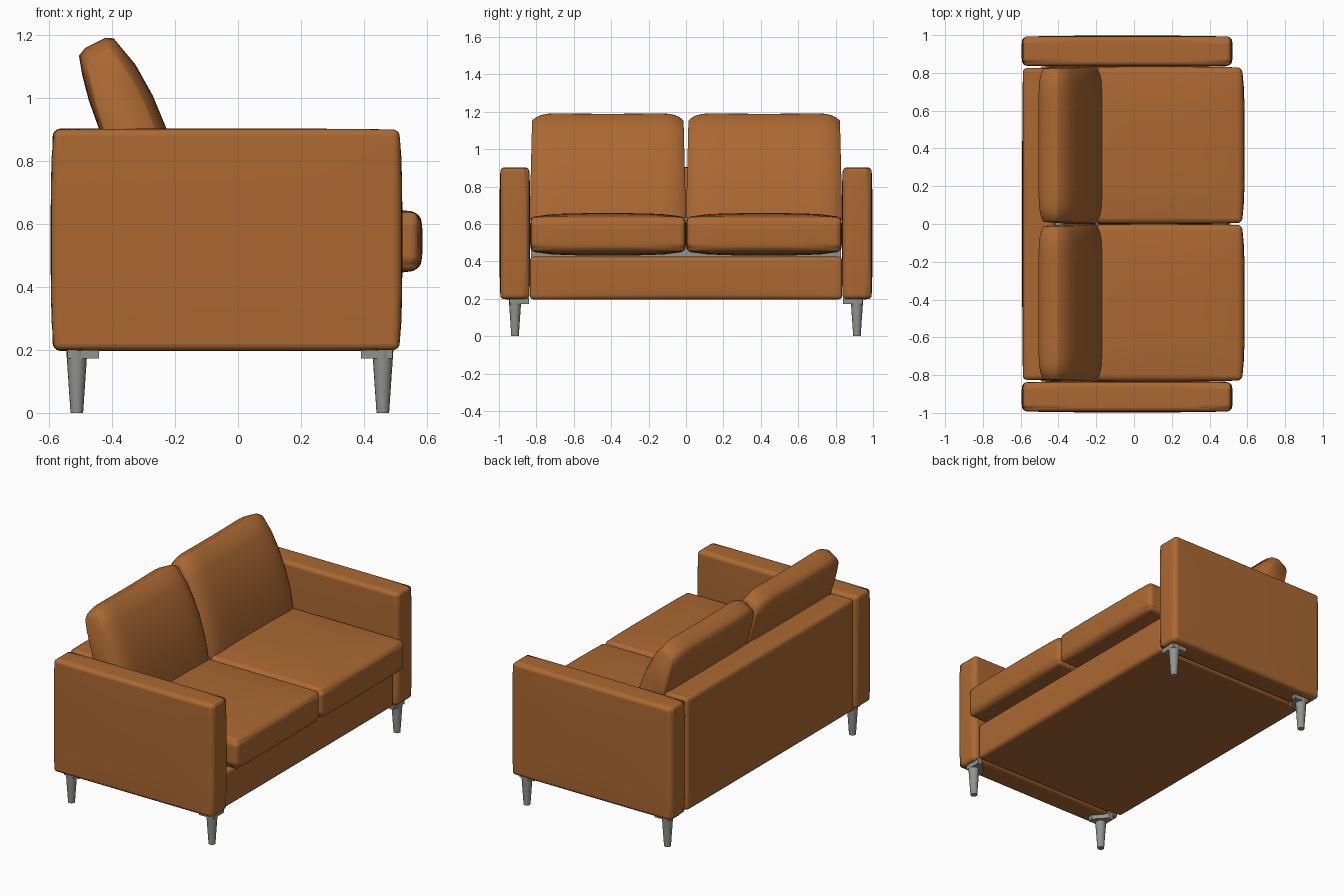
import bpy, bmesh, math
from mathutils import Vector

old = bpy.data.objects.get("Cube")
if old:
    bpy.data.objects.remove(old, do_unlink=True)


def material(name, color, rough):
    m = bpy.data.materials.new(name)
    m.use_nodes = True
    m.diffuse_color = color
    bsdf = m.node_tree.nodes["Principled BSDF"]
    bsdf.inputs["Base Color"].default_value = color
    bsdf.inputs["Roughness"].default_value = rough
    return m


LEATHER = material("tan leather", (0.41, 0.14, 0.032, 1), 0.6)
METAL = material("grey metal", (0.29, 0.29, 0.27, 1), 0.5)


def finish(bm, name, mat, bevel=0.0, angle=40):
    bmesh.ops.recalc_face_normals(bm, faces=bm.faces)
    me = bpy.data.meshes.new(name)
    bm.to_mesh(me)
    bm.free()
    me.materials.append(mat)
    ob = bpy.data.objects.new(name, me)
    bpy.context.scene.collection.objects.link(ob)
    if bevel:
        mod = ob.modifiers.new("Soft edges", "BEVEL")
        mod.width = bevel
        mod.segments = 4
        mod.limit_method = "ANGLE"
        mod.angle_limit = math.radians(50)
    bpy.ops.object.select_all(action="DESELECT")
    ob.select_set(True)
    bpy.context.view_layer.objects.active = ob
    bpy.ops.object.shade_smooth_by_angle(angle=math.radians(angle))
    return ob


def padded_box(name, lo, hi, bevel, bulge=(0, 0, 0), mat=LEATHER):
    """Box between two corners, each pair of sides swelling by its bulge."""
    lo, hi = Vector(lo), Vector(hi)
    mid, half = (lo + hi) / 2, (hi - lo) / 2
    bm = bmesh.new()
    bmesh.ops.create_cube(bm, size=2)
    if any(bulge):
        bmesh.ops.subdivide_edges(bm, edges=bm.edges, cuts=7, use_grid_fill=True)
    for v in bm.verts:
        u = v.co.copy()
        for i in range(3):
            j, k = (i + 1) % 3, (i + 2) % 3
            swell = bulge[i] * (1 - u[j] ** 4) * (1 - u[k] ** 4)
            v.co[i] = mid[i] + u[i] * (half[i] + swell)
    return finish(bm, name, mat, bevel)


def back_cushion(name, side):
    """Leaning pillow: one side profile lofted across the width."""
    profile = [(-0.39, 0.62), (-0.44, 0.90), (-0.475, 1.0), (-0.495, 1.08),
               (-0.505, 1.14), (-0.485, 1.165), (-0.42, 1.197), (-0.395, 1.195),
               (-0.325, 1.11), (-0.27, 1.01), (-0.225, 0.90), (-0.185, 0.75),
               (-0.165, 0.62)]
    cx = -0.36
    bm = bmesh.new()
    rings = []
    steps = 20
    for i in range(steps + 1):
        t = -math.cos(math.pi * i / steps)
        edge = abs(t) ** 10
        ring = []
        for x, z in profile:
            flare = 0.012 * max(0, (1.2 - z) / 0.55)
            y = 0.418 + t * (0.405 + flare)
            lean = cx + (z - 0.9) * -0.2
            thin = 1 - 0.26 * edge
            drop = (0.045 * edge + 0.008 * (1 - t * t)) * max(0, (z - 0.75) / 0.45)
            ring.append(bm.verts.new((lean + (x - lean) * thin, side * y, z - drop)))
        rings.append(ring)
    for a, b in zip(rings, rings[1:]):
        for i in range(len(profile)):
            j = (i + 1) % len(profile)
            bm.faces.new((a[i], a[j], b[j], b[i]))
    bm.faces.new(rings[0])
    bm.faces.new(rings[-1])
    return finish(bm, name, LEATHER, 0.018, 50)


def leg(name, x, y):
    """Tapered round foot with a corner bracket reaching inward."""
    inward_x = -math.copysign(1, x)
    inward_y = -math.copysign(1, y)
    bm = bmesh.new()
    res = bmesh.ops.create_cone(bm, cap_ends=True, segments=16,
                                radius1=0.02, radius2=0.034, depth=0.205)
    bmesh.ops.translate(bm, verts=res["verts"], vec=(x, y, 0.1025))
    corner = (x - inward_x * 0.03, y - inward_y * 0.03)
    outline = [corner, (x + inward_x * 0.07, corner[1]),
               (x + inward_x * 0.07, y), (x, y + inward_y * 0.075),
               (corner[0], y + inward_y * 0.075)]
    low = [bm.verts.new((px, py, 0.172)) for px, py in outline]
    face = bm.faces.new(low)
    up = bmesh.ops.extrude_face_region(bm, geom=[face])["geom"]
    bmesh.ops.translate(bm, vec=(0, 0, 0.035),
                        verts=[g for g in up if isinstance(g, bmesh.types.BMVert)])
    finish(bm, name, METAL)


# Frame
padded_box("back_panel", (-0.588, -0.825, 0.2), (-0.42, 0.825, 0.9), 0.03, (0.004, 0, 0.004))
padded_box("seat_base", (-0.5, -0.835, 0.197), (0.495, 0.835, 0.425), 0.02, (0.008, 0, 0))
padded_box("inner_frame", (-0.46, -0.83, 0.42), (-0.19, 0.83, 0.635), 0, mat=METAL)

# Arms, cushions and legs, mirrored across the width
for label, s in (("left", 1), ("right", -1)):
    ys = sorted((s * 0.838, s * 0.992))
    padded_box(label + "_arm", (-0.585, ys[0], 0.2), (0.512, ys[1], 0.9), 0.034,
               (0.010, 0.005, 0.003))
    ys = sorted((s * 0.006, s * 0.828))
    padded_box(label + "_seat_cushion", (-0.36, ys[0], 0.452), (0.572, ys[1], 0.638), 0.03,
               (0.014, 0.006, 0.020))
    back_cushion(label + "_back_cushion", s)
    leg(label + "_front_leg", 0.46, s * 0.914)
    leg(label + "_back_leg", -0.512, s * 0.914)
